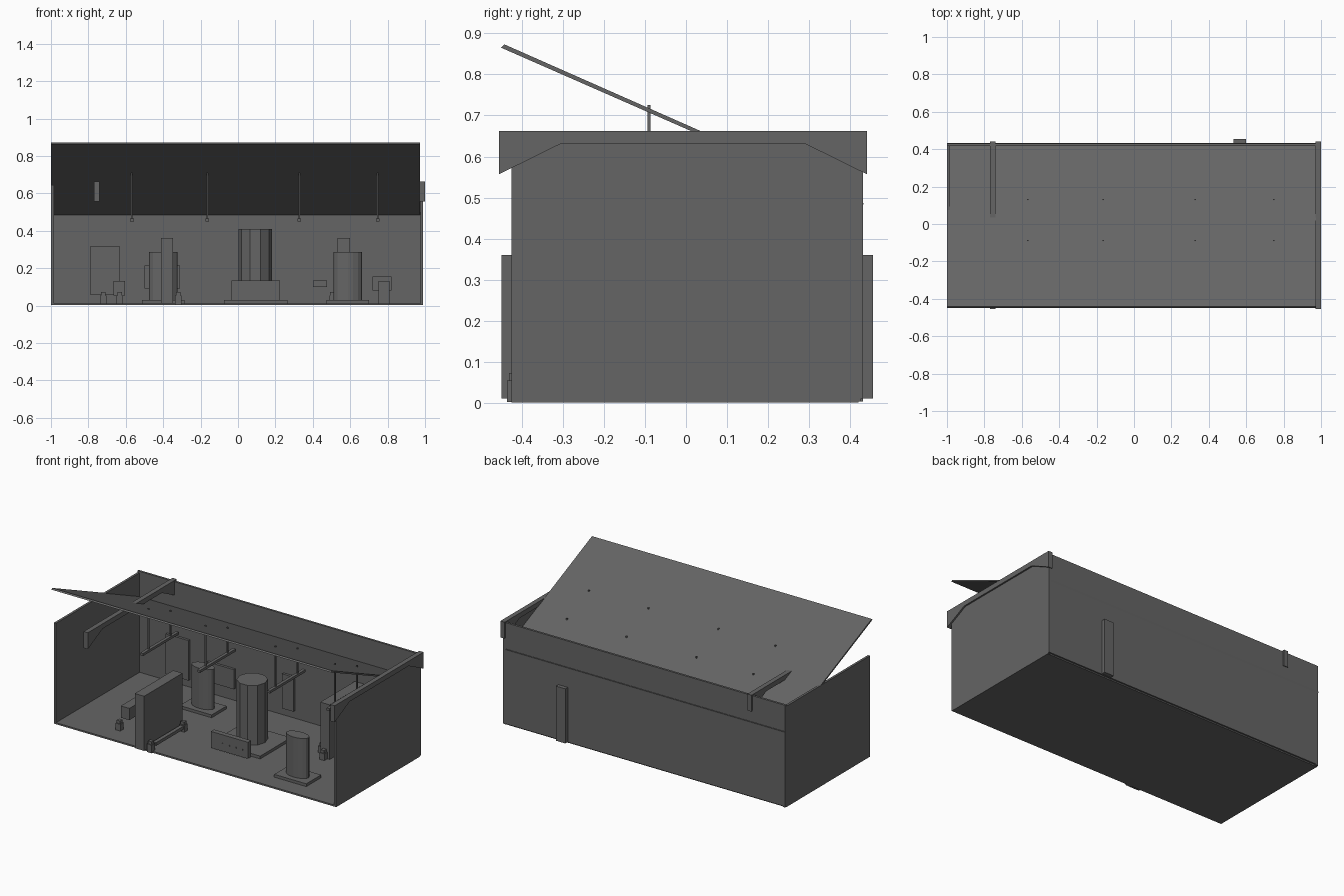
import bpy, bmesh, math

if "Cube" in bpy.data.objects:
    bpy.data.objects.remove(bpy.data.objects["Cube"])

# Dark grey used for every part
grey = bpy.data.materials.new("dark_grey")
grey.diffuse_color = (.13, .13, .13, 1)
grey.use_nodes = True
grey.node_tree.nodes["Principled BSDF"].inputs["Base Color"].default_value = grey.diffuse_color


def mesh_object(name, bm):
    bmesh.ops.recalc_face_normals(bm, faces=bm.faces)
    me = bpy.data.meshes.new(name)
    bm.to_mesh(me)
    bm.free()
    me.materials.append(grey)
    ob = bpy.data.objects.new(name, me)
    bpy.context.collection.objects.link(ob)
    return ob


def box(name, x, y, z):
    """Box from (min, max) ranges on each axis."""
    bm = bmesh.new()
    bmesh.ops.create_cube(bm, size=1)
    for v in bm.verts:
        for i, r in enumerate((x, y, z)):
            v.co[i] = r[0] if v.co[i] < 0 else r[1]
    return mesh_object(name, bm)


def prism_x(name, profile, x0, x1):
    """Extrude a (y, z) profile along x."""
    bm = bmesh.new()
    f = bm.faces.new([bm.verts.new((x0, y, z)) for y, z in profile])
    ext = bmesh.ops.extrude_face_region(bm, geom=[f])
    for v in ext["geom"]:
        if isinstance(v, bmesh.types.BMVert):
            v.co.x = x1
    return mesh_object(name, bm)


def column(name, x, y, rx, ry, z0, z1, sides):
    """Upright elliptical column with a corner on the x axis."""
    bm = bmesh.new()
    rings = []
    for z in (z0, z1):
        angles = [math.tau * i / sides for i in range(sides)]
        rings.append([bm.verts.new((x + rx * math.cos(a), y + ry * math.sin(a), z)) for a in angles])
        bm.faces.new(rings[-1])
    for i in range(sides):
        j = (i + 1) % sides
        bm.faces.new((rings[0][i], rings[0][j], rings[1][j], rings[1][i]))
    return mesh_object(name, bm)


def foot(name, x, y):
    box(name + "_block", (x - .017, x + .017), (y - .017, y + .017), (.003, .055))
    box(name + "_knob", (x - .012, x + .012), (y - .012, y + .012), (.055, .073))


# Room shell
box("floor", (-1, .99), (-.425, .42), (.002, .012))
box("left_wall", (-1, -.985), (-.425, .43), (.004, .645))
box("right_wall", (.975, .99), (-.425, .425), (.004, .655))
box("back_wall", (-1, .99), (.416, .43), (.010, .655))


# Sloping roof sheet
def roof_z(y):
    return .87 - .4375 * (y + .45)


prism_x("roof", [(-.45, .865), (-.442, .873), (.432, roof_z(.432) + .003), (.43, roof_z(.43) - .006)], -1, .972)

# Roof beams with tapered ends
beam = [(-.455, .662), (.44, .662), (.44, .557), (.29, .631), (-.305, .631), (-.455, .557)]
prism_x("left_beam", beam, -.77, -.74)
prism_x("right_beam", beam, .97, 1.0)

# Hanging lamps: one bar on two rods
for i, x in enumerate((-.567, -.165, .327, .747)):
    box(f"lamp_bar_{i}", (x - .010, x + .010), (-.16, .2), (.45, .466))
    for k, y in enumerate((-.09, .13)):
        box(f"lamp_rod_{i}_{k}", (x - .004, x + .004), (y - .004, y + .004), (.465, roof_z(y) + .013))

# Main tank with base plate and control box
box("tank_base", (-.075, .265), (-.155, .155), (.008, .03))
column("tank", .092, .012, .09, .09, .03, .41, 10)
box("control_box", (-.035, .225), (-.222, -.19), (.028, .133))
for i in range(5):
    x = .005 + i * .045
    box(f"control_button_{i}", (x - .004, x + .004), (-.225, -.222), (.072, .080))

# Two oval tanks on plates
for side, x, y in (("left", -.40, .22), ("right", .587, -.237)):
    box(side + "_plate", (x - .113, x + .113), (y - .075, y + .075), (.008, .03))
    column(side + "_oval_tank", x, y, .076, .042, .03, .285, 16)

# Two tall cabinets, each with a rail on feet (one turned half round)
for side, cx, cy, s in (("left", -.38, -.256, 1), ("right", .565, .262, -1)):
    def rng(a, b, c):
        return tuple(sorted((c + s * a, c + s * b)))
    box(side + "_cabinet", rng(-.033, .033, cx), rng(-.193, .193, cy), (.012, .36))
    fx = cx + s * .06
    box(side + "_rail", (fx - .012, fx + .012), rng(-.13, .15, cy), (.03, .05))
    for k, dy in enumerate((-.163, .165)):
        foot(f"{side}_rail_foot_{k}", fx, cy + s * dy * (1 if s > 0 else .82))

# Side boxes and their feet
foot("left_box_foot_front", -.632, -.29)
foot("left_box_foot_back", -.72, .02)
box("left_side_box", (-.665, -.605), (-.23, -.07), (.055, .13))
box("right_side_box", (.75, .81), (.08, .23), (.012, .13))
foot("right_box_foot", .775, .27)
foot("right_cabinet_foot", .565, .055)

# Panels on the back wall
for i, (x, z) in enumerate((((-.79, -.63), (.06, .315)), ((-.5, -.31), (.09, .215)),
                            ((.03, .11), (.06, .28)), ((.40, .475), (.10, .135)),
                            ((.72, .82), (.08, .155)))):
    box(f"wall_panel_{i}", x, (.40, .42), z)
